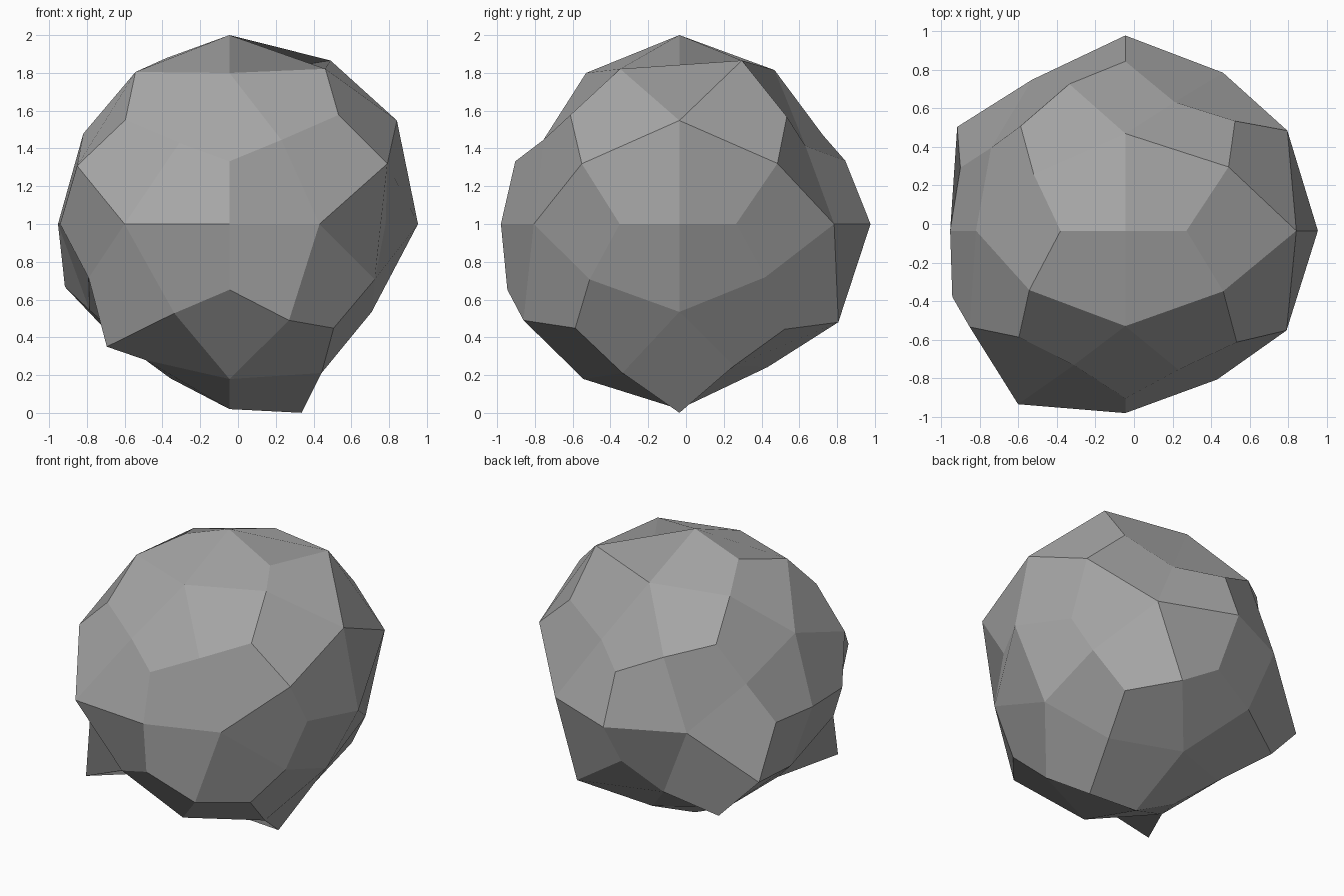
import bpy, bmesh
from mathutils import Vector
from itertools import product

cube = bpy.data.objects.get("Cube")
if cube:
    bpy.data.objects.remove(cube, do_unlink=True)

CENTRE = Vector((-0.045, -0.035, 1.0))

# Direction families of a 60-kite ball, each with one radius per sign choice
# (signs run + then -, the last non-zero axis changing fastest)
FAMILIES = [
    ((1, 0, 0), (0.998, 0.908)),
    ((0, 1, 0), (1.012, 0.945)),
    ((0, 0, 1), (1.0, 0.98)),
    ((0.526, 0.851, 0), (0.963, 0.906, 0.92, 1.057)),
    ((0, 0.526, 0.851), (0.958, 0.89, 0.94, 0.965)),
    ((0.851, 0, 0.526), (1.042, 0.885, 0.91, 0.87)),
    ((0.934, 0.357, 0), (0.84, 0.885, 0.915, 0.96)),
    ((0, 0.934, 0.357), (0.94, 0.87, 0.93, 0.975)),
    ((0.357, 0, 0.934), (0.888, 1.07, 0.94, 0.875)),
    ((0.577, 0.577, 0.577), (0.985, 0.965, 1.0, 0.955, 0.94, 1.055, 0.955, 1.125)),
    ((0.809, 0.5, 0.309), (1.038, 0.91, 1.033, 0.95, 0.86, 1.077, 0.997, 0.922)),
    ((0.309, 0.809, 0.5), (0.825, 1.04, 0.89, 1.02, 0.94, 0.94, 0.86, 0.945)),
    ((0.5, 0.309, 0.809), (1.07, 0.93, 1.015, 0.975, 0.95, 0.89, 0.995, 0.89)),
]

bm = bmesh.new()
points = []   # (unit direction, vertex)
hubs = []     # the twelve corners where five kites meet
for base, radii in FAMILIES:
    signs = product(*[(1, -1) if c else (1,) for c in base])
    for sign, radius in zip(signs, radii):
        d = Vector([c * s for c, s in zip(base, sign)]).normalized()
        points.append((d, bm.verts.new(CENTRE + d * radius)))
        if 0.526 in base:
            hubs.append(d)


def nearest(direction):
    d = direction.normalized()
    return max(points, key=lambda p: p[0].dot(d))[1]


# Each hub makes one kite with every pair of adjacent neighbouring hubs;
# starting at a side corner folds the kite across its width
for hub in hubs:
    ring = [h for h in hubs if 0.3 < h.dot(hub) < 0.6]
    for a in ring:
        for b in ring:
            if 0.3 < a.dot(b) < 0.6 and hub.dot(a.cross(b)) > 0:
                bm.faces.new([nearest(v) for v in (hub + a, hub + a + b, hub + b, hub)])

bm.normal_update()
mesh = bpy.data.meshes.new("rock")
bm.to_mesh(mesh)
bm.free()
rock = bpy.data.objects.new("rock", mesh)
bpy.context.collection.objects.link(rock)

# Plain stone grey
stone = bpy.data.materials.new("stone_grey")
stone.use_nodes = True
colour = (0.38, 0.38, 0.38, 1.0)
stone.diffuse_color = colour
stone.node_tree.nodes["Principled BSDF"].inputs["Base Color"].default_value = colour
mesh.materials.append(stone)
